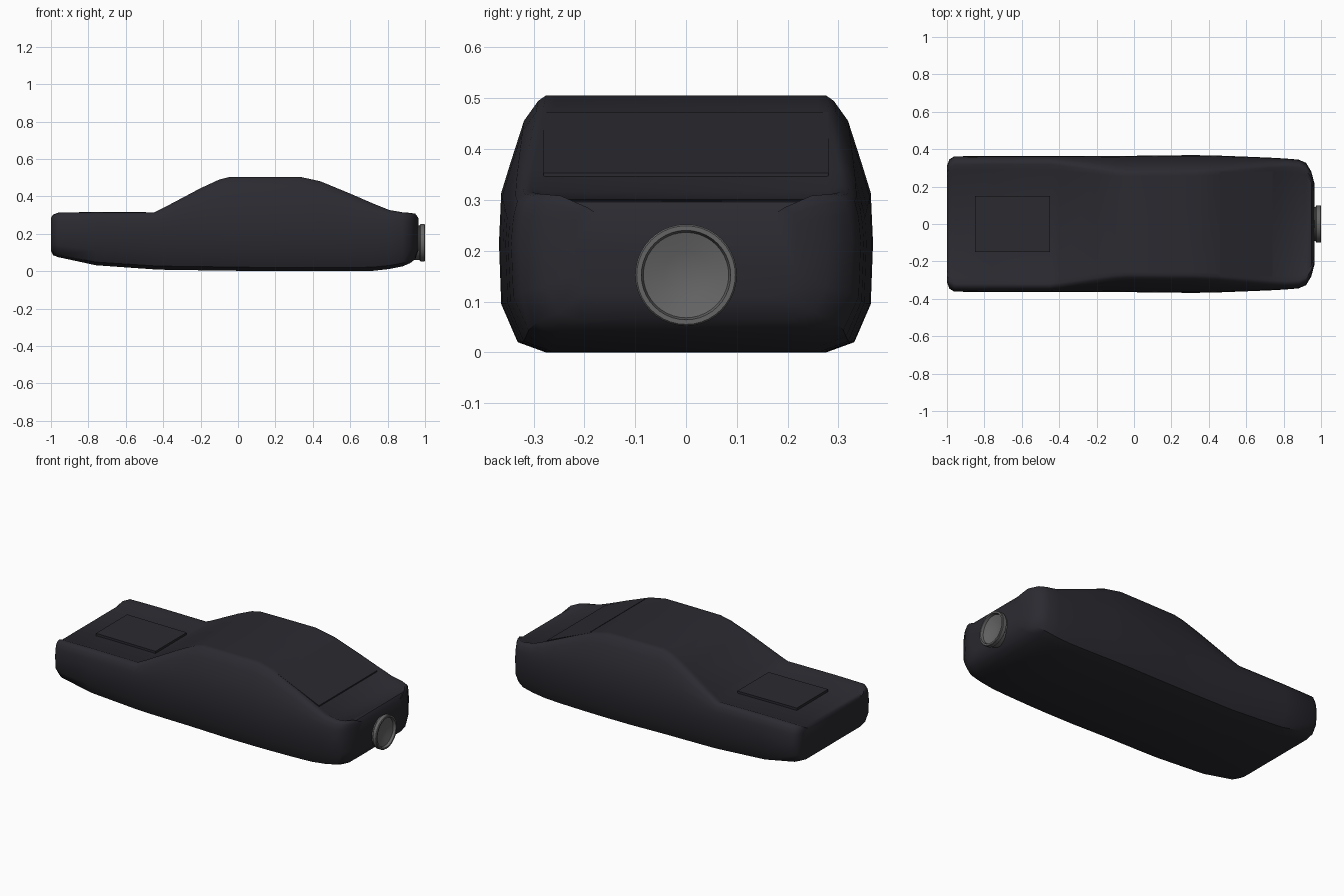
import bpy, bmesh, math

if "Cube" in bpy.data.objects:
    bpy.data.objects.remove(bpy.data.objects["Cube"])

def material(name, rgb):
    m = bpy.data.materials.new(name)
    m.diffuse_color = (*rgb, 1)
    m.use_nodes = True
    m.node_tree.nodes["Principled BSDF"].inputs["Base Color"].default_value = m.diffuse_color
    return m

DARK = material("dark navy paint", (0.023, 0.023, 0.030))
METAL = material("grey metal", (0.13, 0.13, 0.13))

def make(name, verts, faces, mat, angle=40):
    me = bpy.data.meshes.new(name)
    me.from_pydata(verts, [], faces)
    bm = bmesh.new()
    bm.from_mesh(me)
    bmesh.ops.remove_doubles(bm, verts=bm.verts, dist=1e-5)
    bmesh.ops.recalc_face_normals(bm, faces=bm.faces)
    bm.to_mesh(me)
    bm.free()
    ob = bpy.data.objects.new(name, me)
    bpy.context.collection.objects.link(ob)
    me.materials.append(mat)
    bpy.ops.object.select_all(action='DESELECT')
    ob.select_set(True)
    bpy.context.view_layer.objects.active = ob
    bpy.ops.object.shade_smooth_by_angle(angle=math.radians(angle))
    return ob

# Car body: cross-sections (x, half width, bottom z, top z) joined along x
STATIONS = [
    (-1.0, 0.31, 0.11, 0.285), (-0.988, 0.345, 0.085, 0.303), (-0.96, 0.362, 0.075, 0.314),
    (-0.76, 0.363, 0.032, 0.316), (-0.45, 0.363, 0.01, 0.314), (-0.40, 0.363, 0.008, 0.338),
    (-0.2, 0.363, 0.005, 0.444), (-0.1, 0.363, 0.004, 0.49), (-0.04, 0.364, 0.003, 0.505),
    (0.15, 0.367, 0, 0.505), (0.33, 0.368, 0, 0.505), (0.44, 0.366, 0, 0.481),
    (0.6, 0.36, 0, 0.415), (0.72, 0.355, 0.002, 0.363), (0.81, 0.35, 0.012, 0.327),
    (0.88, 0.344, 0.026, 0.315), (0.92, 0.327, 0.043, 0.312), (0.948, 0.28, 0.065, 0.308),
    (0.964, 0.22, 0.11, 0.285)]

def section(x, w, zb, zt):
    k = min(1, max(0, (zt - 0.315) / 0.19))      # 0 = deck, 1 = cabin
    low = min(1, max(0.3, (0.21 - zb) / 0.21))
    half = [(0.75 * w, zb), (0.9 * w, zb + 0.02 * low),
            (0.988 * w, zb + 0.095 * low), (w, 0.215)]
    for t, a, b in ((0.34, .993, .988), (0.55, .985, .937), (0.83, .965, .866),
                    (0.965, .925, .79), (1, .88, .75)):
        half.append(((a + (b - a) * k) * w, 0.215 + t * (zt - 0.215)))
    d = 0.012 * (1 - k)                          # shallow sunken deck
    half.append(((0.80 - 0.1 * k) * w, zt - d))
    return [(x, -y, z) for y, z in half] + [(x, y, z) for y, z in reversed(half)]

rings = [section(*s) for s in STATIONS]
n = len(rings[0])
verts = [v for r in rings for v in r]
faces = [(i * n + j, i * n + (j + 1) % n, (i + 1) * n + (j + 1) % n, (i + 1) * n + j)
         for i in range(len(rings) - 1) for j in range(n)]
faces += [tuple(range(n)), tuple(range(len(verts) - n, len(verts)))]
make("car_body", verts, faces, DARK)

# Thin plates that follow a short side profile
def plate(name, profile, hw, thick):
    v, f = [], []
    for x, z in profile:
        v += [(x, -hw, z), (x, hw, z), (x, hw, z - thick), (x, -hw, z - thick)]
    m = len(profile)
    for i in range(m - 1):
        for j in range(4):
            f.append((i * 4 + j, i * 4 + (j + 1) % 4, i * 4 + 4 + (j + 1) % 4, i * 4 + 4 + j))
    f += [(0, 1, 2, 3), tuple(range(4 * m - 4, 4 * m))]
    make(name, v, f, DARK, 30)

plate("hood_plate", [(-0.85, 0.318), (-0.45, 0.315)], 0.15, 0.02)
plate("rear_window", [(0.46, 0.473), (0.6, 0.414), (0.74, 0.353)], 0.28, 0.009)

# Round exhaust nozzle at the back, turned around the x axis
PROFILE = [(0.90, 0.092), (0.97, 0.092), (0.976, 0.1), (0.996, 0.1), (1.0, 0.097),
           (1.0, 0.088), (0.985, 0.084), (0.974, 0.045), (0.967, 0.0)]
SEG = 40
v = [(x, r * math.cos(2 * math.pi * s / SEG), 0.152 + r * math.sin(2 * math.pi * s / SEG))
     for x, r in PROFILE[:-1] for s in range(SEG)]
f = [(i * SEG + s, i * SEG + (s + 1) % SEG, (i + 1) * SEG + (s + 1) % SEG, (i + 1) * SEG + s)
     for i in range(len(PROFILE) - 2) for s in range(SEG)]
v.append((PROFILE[-1][0], 0, 0.152))
last = (len(PROFILE) - 2) * SEG
f += [(last + s, last + (s + 1) % SEG, len(v) - 1) for s in range(SEG)]
f.append(tuple(range(SEG)))
make("exhaust_nozzle", v, f, METAL, 35)
